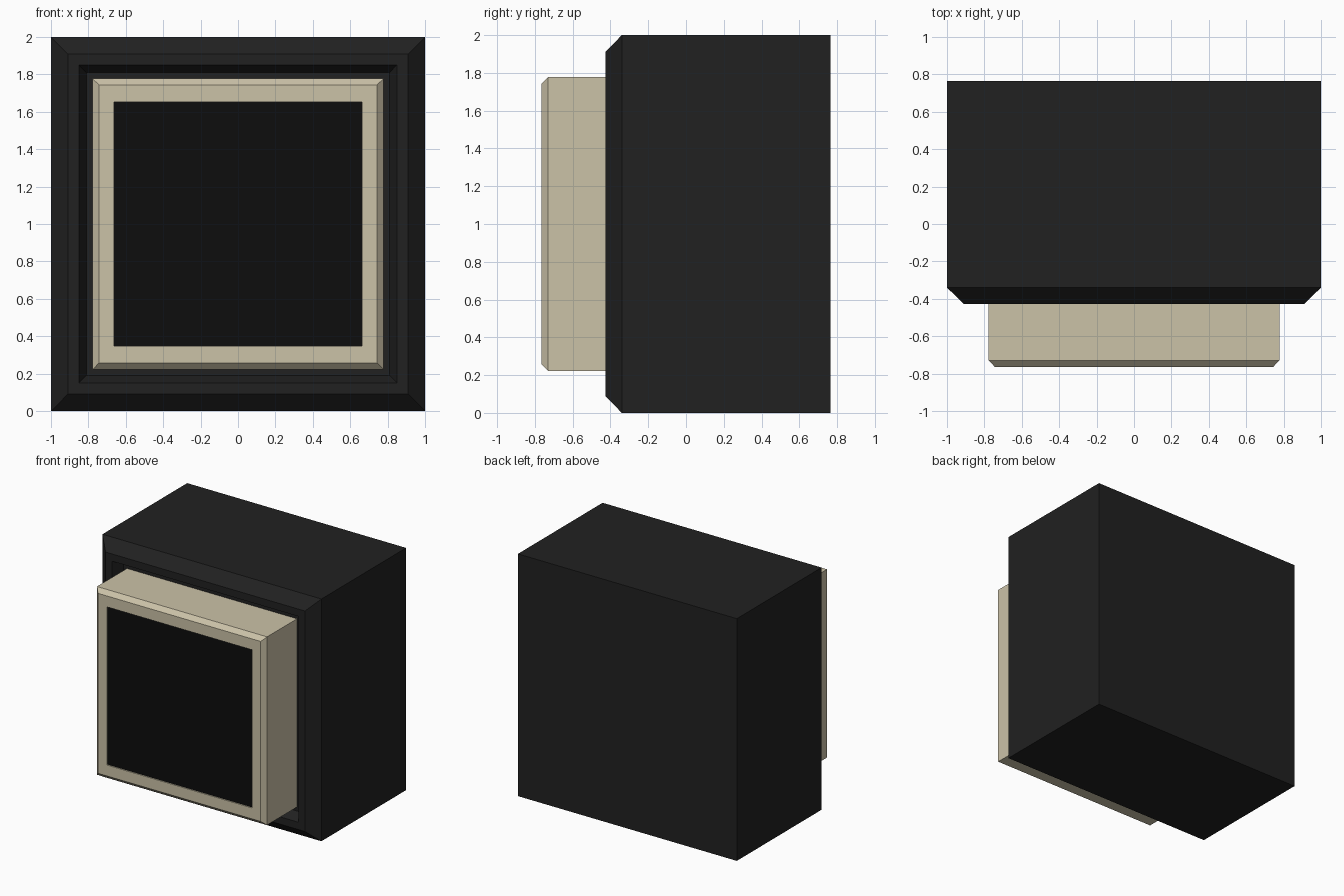
import bpy, bmesh

if "Cube" in bpy.data.objects:
    bpy.data.objects.remove(bpy.data.objects["Cube"])


def material(name, rgb):
    m = bpy.data.materials.new(name)
    m.diffuse_color = (*rgb, 1)
    m.use_nodes = True
    m.node_tree.nodes["Principled BSDF"].inputs["Base Color"].default_value = m.diffuse_color
    return m


def nested_frames(name, rings, mat, cap_first=True, cap_last=True):
    """Skin rectangular rings (half width, half height, y) centred on z = 1."""
    bm = bmesh.new()
    loops = [[bm.verts.new((sx * w, y, 1 + sz * h))
              for sx, sz in ((-1, -1), (1, -1), (1, 1), (-1, 1))]
             for w, h, y in rings]
    for a, b in zip(loops, loops[1:]):
        for i in range(4):
            j = (i + 1) % 4
            bm.faces.new((a[i], a[j], b[j], b[i]))
    if cap_first:
        bm.faces.new(loops[0])
    if cap_last:
        bm.faces.new(loops[-1])
    bmesh.ops.recalc_face_normals(bm, faces=bm.faces)
    mesh = bpy.data.meshes.new(name)
    bm.to_mesh(mesh)
    bm.free()
    mesh.materials.append(mat)
    ob = bpy.data.objects.new(name, mesh)
    bpy.context.collection.objects.link(ob)
    return ob


black = material("housing_black", (0.015, 0.015, 0.015))
cream = material("cream", (0.60, 0.54, 0.39))
dark = material("panel_black", (0.004, 0.004, 0.004))

# Housing: box with chamfered front rim and shallow sloped recess
nested_frames("housing", [
    (1.0, 1.0, 0.765), (1.0, 1.0, -0.34), (0.91, 0.91, -0.427),
    (0.85, 0.85, -0.427), (0.81, 0.81, -0.34)], black)

# Button cap: chamfered front edge and a slight pocket for the panel
cap = nested_frames("button_cap", [
    (0.777, 0.777, -0.34), (0.777, 0.777, -0.73), (0.743, 0.743, -0.765),
    (0.663, 0.653, -0.765), (0.663, 0.653, -0.755)], cream)

# Dark panel: the floor of the pocket takes the panel colour
cap.data.materials.append(dark)
cap.data.polygons[len(cap.data.polygons) - 1].material_index = 1
